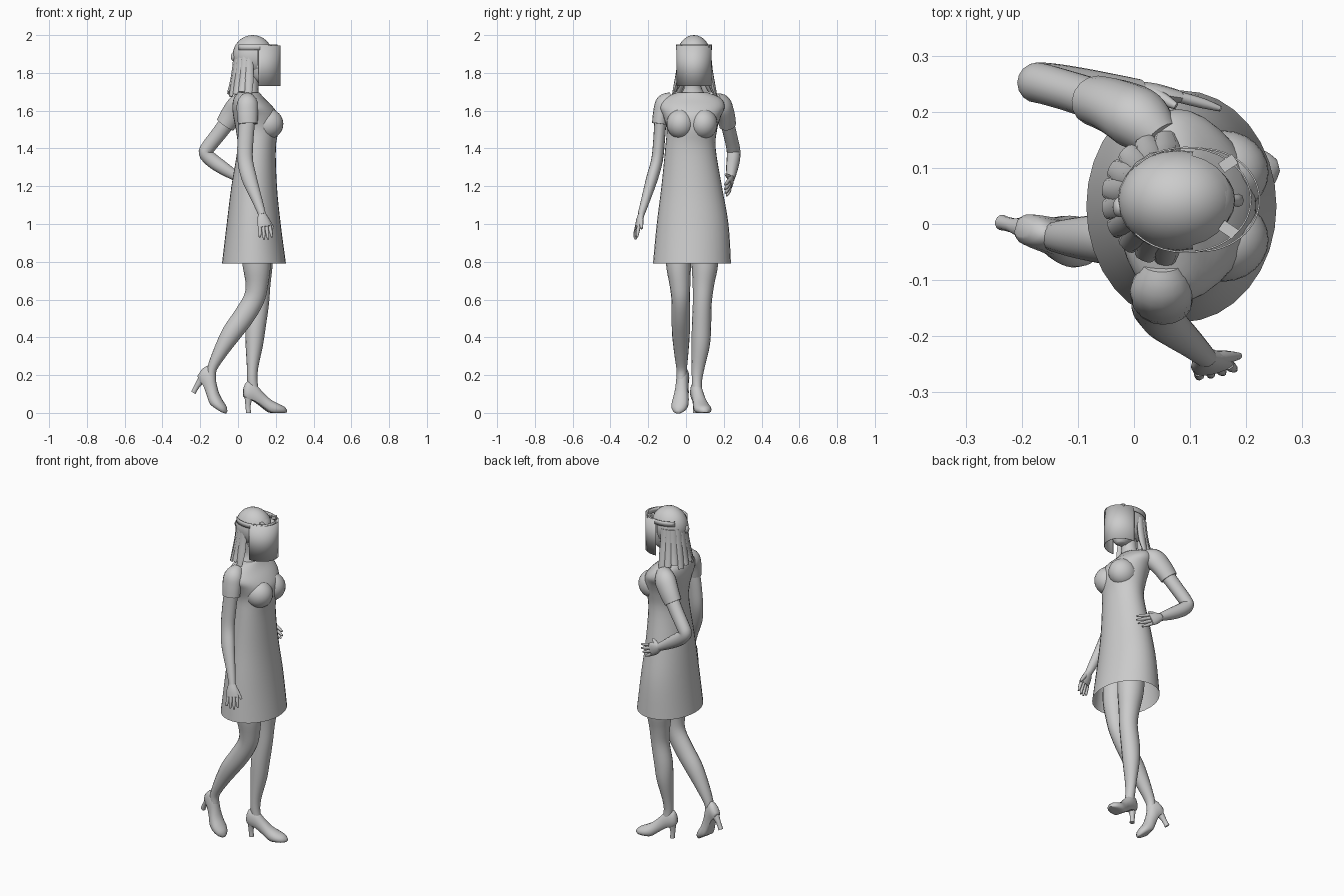
import bpy, bmesh, math
from mathutils import Vector, Matrix

if "Cube" in bpy.data.objects:
    bpy.data.objects.remove(bpy.data.objects["Cube"])


def make(name, verts, faces, angle=50):
    me = bpy.data.meshes.new(name)
    me.from_pydata([tuple(v) for v in verts], [], faces)
    bm = bmesh.new()
    bm.from_mesh(me)
    bmesh.ops.recalc_face_normals(bm, faces=bm.faces)
    bm.to_mesh(me)
    bm.free()
    ob = bpy.data.objects.new(name, me)
    bpy.context.collection.objects.link(ob)
    bpy.ops.object.select_all(action='DESELECT')
    ob.select_set(True)
    bpy.context.view_layer.objects.active = ob
    bpy.ops.object.shade_smooth_by_angle(angle=math.radians(angle))
    return ob


def smooth(rows, sub):
    """Catmull-Rom interpolation of parameter rows."""
    out = []
    for i in range(len(rows) - 1):
        a, b, c, d = (rows[max(0, min(len(rows) - 1, i + k))] for k in (-1, 0, 1, 2))
        for s in range(sub):
            t = s / sub
            out.append([0.5 * (2 * q + (r - p) * t + (2 * p - 5 * q + 4 * r - w) * t * t
                        + (3 * q - p - 3 * r + w) * t ** 3) for p, q, r, w in zip(a, b, c, d)])
    return out + [list(rows[-1])]


def skin(name, rings, cap0=True, cap1=True, angle=50):
    n = len(rings[0])
    faces = [(k * n + i, k * n + (i + 1) % n, (k + 1) * n + (i + 1) % n, (k + 1) * n + i)
             for k in range(len(rings) - 1) for i in range(n)]
    if cap0:
        faces.append(tuple(range(n)))
    if cap1:
        faces.append(tuple(range((len(rings) - 1) * n, len(rings) * n)))
    return make(name, [v for r in rings for v in r], faces, angle)


def tube(name, rows, ref=(0, 1, 0), n=16, sub=4, cap0=True, cap1=True):
    """Limb along a path; rows are x, y, z, radius across, radius along ref."""
    rows = smooth(rows, sub)
    pts = [Vector(r[:3]) for r in rows]
    rings = []
    for i, r in enumerate(rows):
        t = (pts[min(i + 1, len(pts) - 1)] - pts[max(i - 1, 0)]).normalized()
        s = Vector(ref)
        s = (s - t * s.dot(t)).normalized()
        u = s.cross(t)
        rings.append([pts[i] + u * r[3] * math.cos(a) + s * r[4] * math.sin(a)
                      for a in (2 * math.pi * k / n for k in range(n))])
    return skin(name, rings, cap0, cap1)


def stack(name, rows, n=32, sub=4, cap0=True, cap1=True):
    """Horizontal oval rings; rows are x0, x1, y0, y1, z."""
    rings = [[((x0 + x1) / 2 + (x1 - x0) / 2 * math.cos(a), (y0 + y1) / 2 + (y1 - y0) / 2 * math.sin(a), z)
              for a in (2 * math.pi * k / n for k in range(n))]
             for x0, x1, y0, y1, z in smooth(rows, sub)]
    return skin(name, rings, cap0, cap1)


def ball(name, c, r, keep=None):
    bm = bmesh.new()
    bmesh.ops.create_uvsphere(bm, u_segments=24, v_segments=16, radius=1,
                              matrix=Matrix.Translation(c) @ Matrix.Diagonal((*r, 1)))
    if keep:
        bmesh.ops.delete(bm, geom=[f for f in bm.faces if not keep(f.calc_center_median())], context='FACES')
    bm.verts.index_update()
    verts, faces = [v.co.copy() for v in bm.verts], [[v.index for v in f.verts] for f in bm.faces]
    bm.free()
    return make(name, verts, faces)


# Dress, open at the hem
stack("dress", [(-.085, .254, -.175, .238, .79), (-.06, .226, -.155, .225, 1.0),
                (-.035, .206, -.13, .19, 1.2), (-.003, .2, -.11, .157, 1.4),
                (-.012, .215, -.103, .165, 1.5), (-.025, .215, -.12, .185, 1.57),
                (-.03, .185, -.14, .205, 1.62), (-.022, .14, -.12, .185, 1.665),
                (.0, .115, -.05, .12, 1.695)], cap0=False)
for side, y in (("left", .092), ("right", -.028)):
    ball(side + "_bust", (.158, y, 1.53), (.082, .075, .08))

# Neck and head
stack("neck", [(.0, .11, -.03, .105, 1.68), (.02, .108, -.008, .08, 1.73), (.03, .12, -.01, .085, 1.80)], n=20)
stack("face", [(.1, .155, .02, .065, 1.745), (.06, .172, -.008, .092, 1.77), (.02, .178, -.025, .11, 1.82),
               (.0, .18, -.03, .115, 1.88), (.0, .175, -.028, .112, 1.94), (.04, .13, .01, .07, 1.985)], n=24)
tube("nose", [(.172, .042, 1.875, .008, .008), (.186, .042, 1.845, .01, .012), (.18, .042, 1.83, .008, .01)],
     n=8, sub=2)

# Hair cap, hanging locks and small knot behind
ball("hair_cap", (.078, .042, 1.89), (.107, .09, .11), lambda c: c.z > 1.925 or c.x < .11)
for i in range(10):
    a = math.radians(95 + 170 * i / 9)
    c, s = math.cos(a), math.sin(a)
    rows = [(.065 + q * c, .045 + q * .98 * s, z, th, w) for q, z, th, w in
            ((.078, 1.9, .012, .024), (.084, 1.82, .014, .025),
             (.096, 1.75, .014, .025), (.118, 1.675 + .012 * (i % 3), .006, .017))]
    tube("hair_lock", rows, ref=(-s, c, 0), n=8, sub=3)
ball("hair_knot", (-.026, .03, 1.885), (.012, .018, .022))

# Face shield, head strap and clips
def strip(name, c, rx, ry, a0, a1, z0, z1, n=28):
    verts, faces = [], []
    for i in range(n + 1):
        a = math.radians(a0 + (a1 - a0) * i / n)
        x, y = c[0] + rx * math.cos(a), c[1] + ry * math.sin(a)
        verts += [(x, y, z0), (x, y, z1)]
        if i:
            faces.append((2 * i - 2, 2 * i, 2 * i + 1, 2 * i - 1))
    ob = make(name, verts, faces)
    ob.modifiers.new("thickness", 'SOLIDIFY').thickness = .003


strip("face_shield", (.118, .043), .107, .093, -95, 95, 1.73, 1.945)
strip("head_strap", (.092, .043), .118, .095, -140, 140, 1.92, 1.95)
for y in (.108, -.01):
    bpy.ops.mesh.primitive_cube_add(size=1, location=(.168, y, 1.943),
                                    rotation=(0, 0, math.copysign(.6, y)))
    clip = bpy.context.object
    clip.name = "shield_clip"
    clip.scale = (.03, .02, .016)

# Left arm bent with the hand on the hip, right arm hanging forward
tube("left_sleeve", [(.045, .15, 1.655, .04, .04), (.01, .185, 1.63, .062, .055),
                     (-.03, .208, 1.58, .06, .05), (-.068, .22, 1.525, .052, .045)])
tube("left_arm", [(-.04, .212, 1.56, .043, .038), (-.1, .232, 1.48, .04, .036), (-.155, .248, 1.41, .038, .036),
                  (-.172, .252, 1.375, .036, .036), (-.135, .25, 1.335, .038, .035),
                  (-.07, .243, 1.29, .034, .031), (.01, .238, 1.24, .022, .02)])
tube("right_sleeve", [(.05, -.07, 1.665, .035, .035), (.05, -.11, 1.64, .055, .05),
                      (.05, -.13, 1.59, .056, .044), (.052, -.14, 1.53, .052, .04)])
tube("right_arm", [(.05, -.135, 1.56, .042, .032), (.04, -.142, 1.45, .042, .031), (.038, -.153, 1.34, .041, .031),
                   (.06, -.18, 1.24, .04, .031), (.1, -.213, 1.13, .028, .024), (.128, -.238, 1.05, .02, .018)])


def hand(side, wrist, knuckle, tip, across, thumb):
    w, k, t, a, th = map(Vector, (wrist, knuckle, tip, across, thumb))
    a.normalize()
    tube(side + "_palm", [(*w, .017, .02), (*w.lerp(k, .5), .017, .034), (*k, .012, .037)],
         ref=a, n=12, sub=3)
    for i in range(4):
        o = a * (.027 - .018 * i)
        end = t + o * 1.25 + (t - k) * (-.05, .08, .02, -.2)[i]
        mid = (k + o).lerp(end, .5) + (k - w).normalized() * .006
        tube(side + "_finger", [(*(k + o), .01, .01), (*mid, .009, .009), (*end, .005, .005)],
             ref=a, n=8, sub=2)
    b = w.lerp(k, .3) + a * .015
    tube(side + "_thumb", [(*b, .013, .013), (*b.lerp(th, .55), .011, .011), (*th, .006, .006)],
         ref=a.cross(th - b), n=8, sub=2)


hand("left", (.005, .238, 1.243), (.075, .228, 1.205), (.145, .208, 1.175), (.35, -.1, 1), (.075, .21, 1.262))
hand("right", (.126, -.236, 1.055), (.142, -.256, .985), (.148, -.268, .922), (1, .25, .15), (.188, -.235, .975))

# Legs: left one standing, right one trailing
tube("left_leg", [(.1, .1, .98, .08, .07), (.108, .1, .8, .076, .071), (.112, .092, .68, .06, .057),
                  (.112, .086, .58, .052, .05), (.094, .082, .46, .053, .051), (.086, .078, .36, .046, .048),
                  (.077, .064, .24, .03, .034), (.076, .058, .17, .027, .027), (.085, .06, .11, .027, .025)])
tube("right_leg", [(.085, -.04, .98, .08, .07), (.098, -.04, .8, .076, .067), (.1, -.032, .68, .06, .055),
                   (.083, -.028, .6, .056, .049), (.03, -.028, .51, .056, .048), (-.035, -.027, .42, .052, .047),
                   (-.095, -.025, .32, .038, .038), (-.137, -.023, .235, .026, .028),
                   (-.143, -.024, .18, .026, .025)])

# High-heeled shoes, modelled flat and then posed at the ankle
SHOE = [(.028, .088, .135, .016), (.045, .075, .165, .028), (.085, .062, .16, .032), (.13, .03, .112, .035),
        (.17, .003, .075, .043), (.21, .0, .052, .045), (.245, .0, .036, .032), (.263, .003, .018, .01)]
for side, ankle, yaw, pitch in (("left", (.076, .056, .15), 15, 0), ("right", (-.14, -.023, .222), -15, 33)):
    pose = (Matrix.Translation(ankle) @ Matrix.Rotation(math.radians(yaw), 4, 'Z')
            @ Matrix.Rotation(math.radians(pitch), 4, 'Y') @ Matrix.Translation((-.075, 0, -.15)))
    rings = []
    for x, z0, z1, w in smooth(SHOE, 3):
        ring = []
        for k in range(16):
            a = 2 * math.pi * k / 16
            s = math.sin(a)
            h = max(-.6, s)  # flattened sole
            ring.append((x, w * math.cos(a), z0 + (z1 - z0) * (h + .6) / 1.6))
        rings.append(ring)
    shoe = skin(side + "_shoe", rings)
    heel = stack(side + "_heel", [(.04, .068, -.014, .014, 0), (.037, .066, -.013, .013, .04),
                                  (.03, .08, -.024, .024, .1)], n=12, sub=2)
    shoe.matrix_world = pose
    heel.matrix_world = pose
